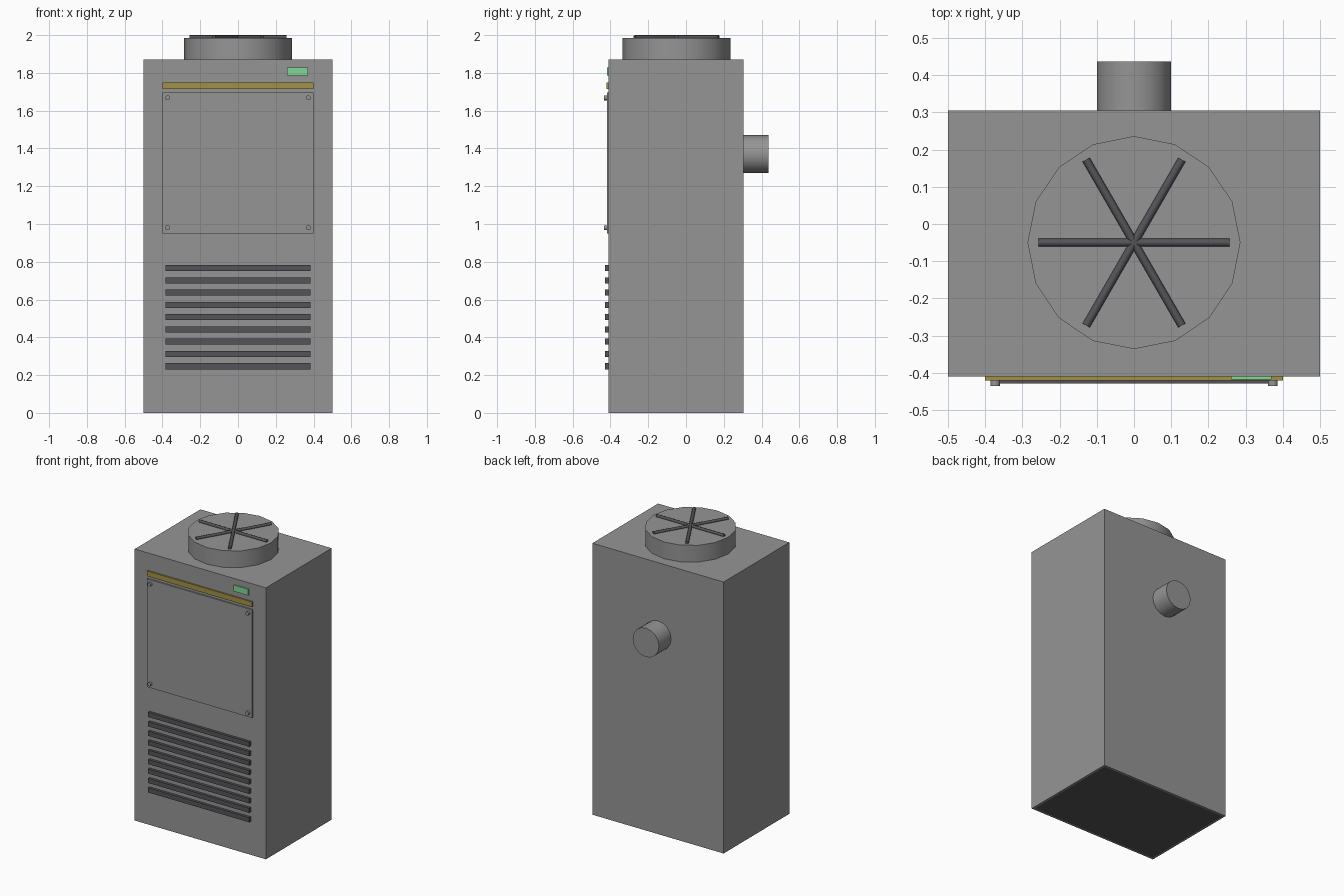
import bpy, bmesh, math
from mathutils import Vector

if "Cube" in bpy.data.objects:
    bpy.data.objects.remove(bpy.data.objects["Cube"])


def material(name, r, g, b):
    m = bpy.data.materials.new(name)
    m.diffuse_color = (r, g, b, 1)
    m.use_nodes = True
    m.node_tree.nodes["Principled BSDF"].inputs["Base Color"].default_value = m.diffuse_color
    return m


GREY = material("cabinet grey", 0.30, 0.30, 0.30)
DARK = material("dark grey", 0.09, 0.09, 0.10)
GOLD = material("ochre yellow", 0.36, 0.28, 0.06)
GREEN = material("display green", 0.22, 0.68, 0.31)
FRONT, BACK, TOP = -0.41, 0.305, 1.87


def box(name, lo, hi, mat):
    lo, hi = Vector(lo), Vector(hi)
    bpy.ops.mesh.primitive_cube_add(size=1, location=(lo + hi) / 2)
    ob = bpy.context.object
    ob.name = name
    ob.scale = hi - lo
    bpy.ops.object.transform_apply(location=False, rotation=False, scale=True)
    ob.data.materials.append(mat)
    return ob


def cylinder(name, start, end, radius, sides, mat):
    start, end = Vector(start), Vector(end)
    axis = end - start
    bpy.ops.mesh.primitive_cylinder_add(vertices=sides, radius=radius, depth=axis.length,
                                        location=(start + end) / 2,
                                        rotation=axis.to_track_quat('Z', 'Y').to_euler())
    ob = bpy.context.object
    ob.name = name
    ob.data.materials.append(mat)
    bpy.ops.object.shade_smooth_by_angle(angle=math.radians(50))
    return ob


# Cabinet, with a dark underside inset from its edges
cabinet = box("cabinet", (-0.5, FRONT, 0), (0.5, BACK, TOP), GREY)
cabinet.data.materials.append(DARK)
bm = bmesh.new()
bm.from_mesh(cabinet.data)
bottom = min(bm.faces, key=lambda f: f.calc_center_median().z)
bmesh.ops.inset_individual(bm, faces=[bottom], thickness=0.02)
bottom.material_index = 1
bm.to_mesh(cabinet.data)
bm.free()

# Access panel with corner screws
box("access_panel", (-0.4, FRONT - 0.009, 0.95), (0.4, FRONT + 0.01, 1.695), GREY)
for x in (-0.373, 0.373):
    for z in (0.98, 1.668):
        cylinder("panel_screw", (x, FRONT, z), (x, FRONT - 0.025, z), 0.013, 12, GREY)

# Trim strip and status display
box("trim_strip", (-0.4, FRONT - 0.01, 1.714), (0.4, FRONT + 0.01, 1.75), GOLD)
box("status_display", (0.26, FRONT - 0.008, 1.785), (0.37, FRONT + 0.01, 1.828), GREEN)

# Intake louvres
for i in range(9):
    z = 0.247 + i * 0.065
    box("louvre_slat", (-0.385, FRONT - 0.018, z - 0.016), (0.385, FRONT + 0.01, z + 0.016), DARK)

# Fan housing on the roof with crossed guard bars
cylinder("fan_housing", (0, -0.05, TOP - 0.01), (0, -0.05, 1.985), 0.286, 16, GREY)
for i in range(3):
    a = i * math.pi / 3
    d = Vector((math.cos(a), math.sin(a), 0)) * 0.257
    c = Vector((0, -0.05, 1.989))
    cylinder("fan_guard_bar", c - d, c + d, 0.011, 8, DARK)

# Rear duct
cylinder("rear_duct", (0, BACK - 0.01, 1.37), (0, 0.437, 1.37), 0.1, 16, GREY)
